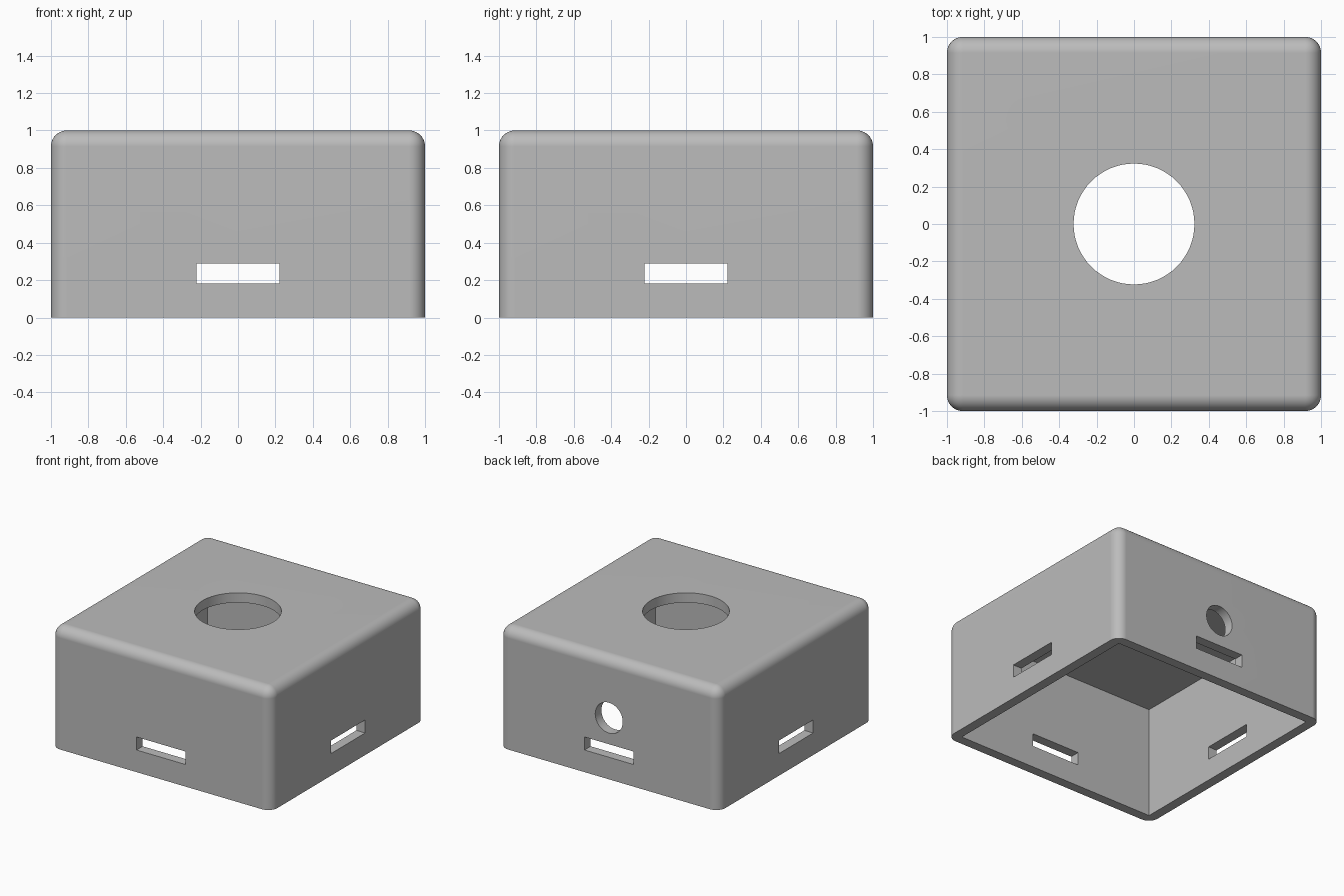
import bpy
import math

old = bpy.data.objects.get("Cube")
if old:
    bpy.data.objects.remove(old, do_unlink=True)

WALL = 0.08
ROUND = 0.085
SLOT_Z = 0.235

grey = bpy.data.materials.new("plain grey")
grey.use_nodes = True
colour = (0.5, 0.5, 0.5, 1)
grey.diffuse_color = colour
grey.node_tree.nodes["Principled BSDF"].inputs["Base Color"].default_value = colour


def box(name, size, location):
    bpy.ops.mesh.primitive_cube_add(size=1, location=location)
    ob = bpy.context.object
    ob.name = name
    ob.scale = size
    bpy.ops.object.transform_apply(location=True, rotation=False, scale=True)
    return ob


def drill(name, radius, depth, location, rotation=(0, 0, 0)):
    bpy.ops.mesh.primitive_cylinder_add(
        vertices=64, radius=radius, depth=depth, location=location, rotation=rotation)
    ob = bpy.context.object
    ob.name = name
    return ob


def activate(ob):
    bpy.ops.object.select_all(action="DESELECT")
    ob.select_set(True)
    bpy.context.view_layer.objects.active = ob


# Outer body: every edge rounded except the open bottom rim
body = box("enclosure_shell", (2, 2, 1), (0, 0, 0.5))
body.data.materials.append(grey)
weights = body.data.attributes.new("bevel_weight_edge", "FLOAT", "EDGE")
for edge in body.data.edges:
    on_floor = all(body.data.vertices[v].co.z < 0.01 for v in edge.vertices)
    weights.data[edge.index].value = 0 if on_floor else 1
bevel = body.modifiers.new("rounded edges", "BEVEL")
bevel.limit_method = "WEIGHT"
bevel.width = ROUND
bevel.segments = 10

# Cutters: cavity, slots through all four walls, top opening, back port
cutters = [
    box("cavity", (2 - 2 * WALL, 2 - 2 * WALL, 2 - 2 * WALL), (0, 0, 0)),
    box("slot_front_back", (0.445, 3, 0.107), (0, 0, SLOT_Z)),
    box("slot_sides", (3, 0.445, 0.107), (0, 0, SLOT_Z)),
    drill("top_opening", 0.323, 0.6, (0, 0, 1)),
    drill("back_port", 0.125, 0.6, (0, 1, 0.505), (math.pi / 2, 0, 0)),
]
for cutter in cutters:
    cutter.hide_render = True
    cut = body.modifiers.new(cutter.name, "BOOLEAN")
    cut.operation = "DIFFERENCE"
    cut.solver = "EXACT"
    cut.object = cutter

activate(body)
for name in [m.name for m in body.modifiers]:
    bpy.ops.object.modifier_apply(modifier=name)
for cutter in cutters:
    bpy.data.objects.remove(cutter, do_unlink=True)

# Smooth rounding with crisp openings and flat walls
activate(body)
bpy.ops.object.shade_smooth_by_angle(angle=math.radians(30))
flatten = body.modifiers.new("flat walls", "WEIGHTED_NORMAL")
flatten.keep_sharp = True
